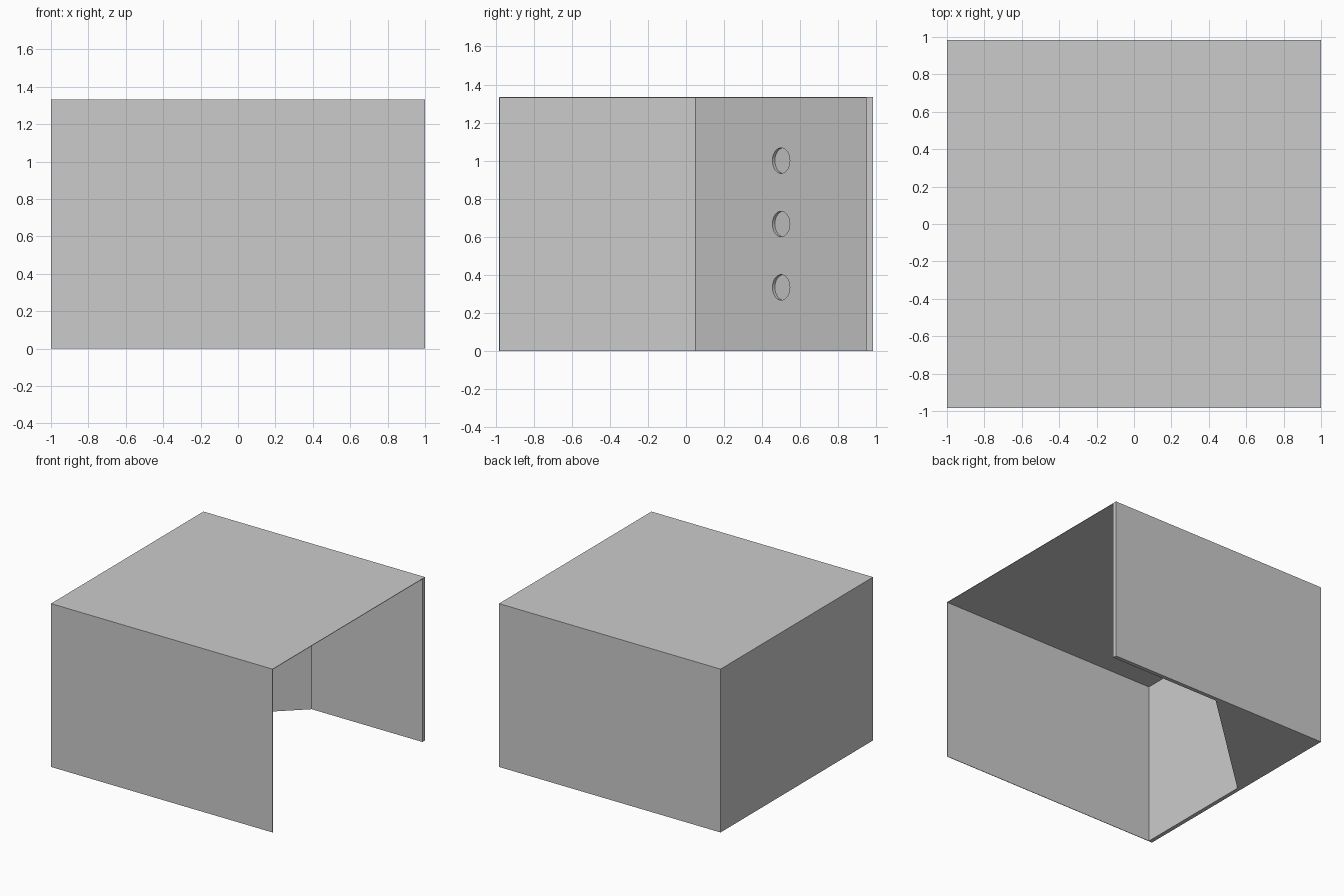
import bpy, bmesh
from mathutils import Vector

cube = bpy.data.objects.get("Cube")
if cube:
    bpy.data.objects.remove(cube)

HX, HY, H = 1.0, 0.983, 1.333   # half width, half depth, height
WALL, SHEET = 0.033, 0.004      # wall and sheet thickness
RADIUS, DEPTH = 0.067, 0.018    # round recesses

grey = bpy.data.materials.new("plain grey")
grey.use_nodes = True
grey.diffuse_color = (0.6, 0.6, 0.6, 1)
grey.node_tree.nodes["Principled BSDF"].inputs["Base Color"].default_value = (0.6, 0.6, 0.6, 1)


def extrude_plan(name, plan, z0, z1):
    """Solid with the given floor plan between two heights."""
    bm = bmesh.new()
    face = bm.faces.new([bm.verts.new((x, y, z0)) for x, y in plan])
    new = bmesh.ops.extrude_face_region(bm, geom=[face])["geom"]
    bmesh.ops.translate(bm, vec=(0, 0, z1 - z0),
                        verts=[v for v in new if isinstance(v, bmesh.types.BMVert)])
    bmesh.ops.recalc_face_normals(bm, faces=bm.faces)
    mesh = bpy.data.meshes.new(name)
    bm.to_mesh(mesh)
    bm.free()
    mesh.materials.append(grey)
    obj = bpy.data.objects.new(name, mesh)
    bpy.context.collection.objects.link(obj)
    return obj


def rectangle(x0, x1, y0, y1):
    return [(x0, y0), (x1, y0), (x1, y1), (x0, y1)]


# Thin roof and front sheets
extrude_plan("roof_sheet", rectangle(-HX, HX, -HY, HY), H - SHEET, H)
extrude_plan("front_sheet", rectangle(-HX, HX, -HY, -HY + SHEET), 0, H - SHEET)

# Side wall, back wall and solid corner with a diagonal face
start = Vector((-HX + WALL, 0.05, 0))
end = Vector((0, HY - WALL, 0))
walls = extrude_plan("walls_and_corner", [
    (-HX, -HY + SHEET), (-HX + WALL, -HY + SHEET), start.xy, end.xy,
    (HX, HY - WALL), (HX, HY), (-HX, HY)], 0, H - SHEET)

# Three shallow round recesses in the diagonal face
along = (end - start).normalized()
normal = along.cross(Vector((0, 0, 1)))
for i in (1, 2, 3):
    bpy.ops.mesh.primitive_cylinder_add(
        vertices=48, radius=RADIUS, depth=2 * DEPTH,
        location=(start + end) / 2 + Vector((0, 0, H * i / 4)),
        rotation=normal.to_track_quat('Z', 'Y').to_euler())
    cutter = bpy.context.object
    cutter.name = "recess_cutter"
    cutter.hide_render = True
    cutter.data.materials.append(grey)
    cut = walls.modifiers.new("recess", 'BOOLEAN')
    cut.operation = 'DIFFERENCE'
    cut.solver = 'EXACT'
    cut.object = cutter
    bpy.context.view_layer.objects.active = walls
    bpy.ops.object.modifier_apply(modifier=cut.name)
    bpy.data.objects.remove(cutter)
